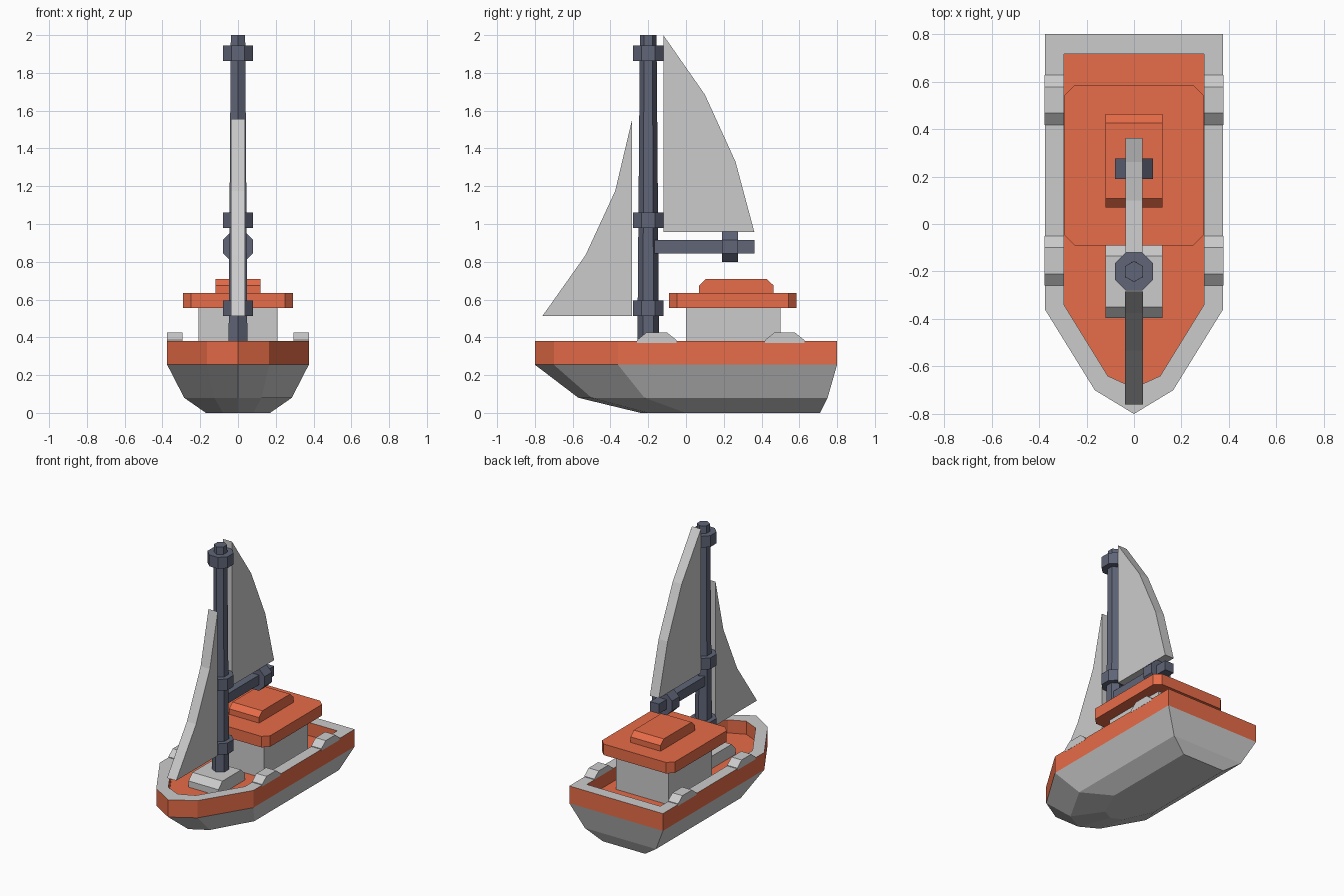
import bpy, bmesh, math

if "Cube" in bpy.data.objects:
    bpy.data.objects.remove(bpy.data.objects["Cube"])


def material(name, color=None):
    m = bpy.data.materials.new(name)
    if color:
        m.diffuse_color = color
    return m


GREY = material("plain_grey")
ORANGE = material("orange", (0.80, 0.15, 0.065, 1))
SLATE = material("slate", (0.115, 0.13, 0.185, 1))


def loft(name, rings, mats=(GREY,), band_mats=None):
    """Join matching rings of points with quads and cap both ends."""
    bm = bmesh.new()
    loops = [[bm.verts.new(p) for p in ring] for ring in rings]
    n = len(loops[0])
    bm.faces.new(loops[0][::-1])
    for i, (a, b) in enumerate(zip(loops, loops[1:])):
        for k in range(n):
            f = bm.faces.new((a[k], a[(k + 1) % n], b[(k + 1) % n], b[k]))
            f.material_index = band_mats[i] if band_mats else 0
    cap = bm.faces.new(loops[-1])
    cap.material_index = band_mats[-1] if band_mats else 0
    bmesh.ops.recalc_face_normals(bm, faces=bm.faces)
    mesh = bpy.data.meshes.new(name)
    bm.to_mesh(mesh)
    bm.free()
    for m in mats:
        mesh.materials.append(m)
    ob = bpy.data.objects.new(name, mesh)
    bpy.context.collection.objects.link(ob)
    return ob


def side_prism(name, profile, x0, x1, mat=GREY):
    """Extrude a (y, z) profile along x."""
    return loft(name, [[(x, y, z) for y, z in profile] for x in (x0, x1)], (mat,))


def top_prism(name, outline, z0, z1, mat=GREY):
    """Extrude an (x, y) outline along z."""
    return loft(name, [[(x, y, z) for x, y in outline] for z in (z0, z1)], (mat,))


def box_outline(w, y0, y1, c=0.0):
    """Rectangle outline, optionally with cut corners."""
    if not c:
        return [(-w, y0), (w, y0), (w, y1), (-w, y1)]
    return [(-w + c, y0), (w - c, y0), (w, y0 + c), (w, y1 - c),
            (w - c, y1), (-w + c, y1), (-w, y1 - c), (-w, y0 + c)]


def hump(y0, y1, z0, z1, c, base):
    """Side profile of a block with a chamfered top."""
    return [(y0, z0), (y1, z0), (y1, z0 + base), (y1 - c, z1), (y0 + c, z1), (y0, z0 + base)]


def hull_ring(z, w, stern, side, bow_w, bow, tip):
    return [(w, stern, z), (w, side, z), (bow_w, bow, z), (0, tip, z),
            (-bow_w, bow, z), (-w, side, z), (-w, stern, z)]


# Hull: keel, bilge, orange band, rim and sunken deck
outer = (0.375, 0.80, -0.36, 0.165, -0.70, -0.80)
inner = (0.295, 0.715, -0.34, 0.11, -0.64, -0.69)
loft("hull", [
    hull_ring(0.0, 0.17, 0.71, 0.0, 0.08, -0.20, -0.24),
    hull_ring(0.08, 0.285, 0.75, -0.22, 0.125, -0.50, -0.57),
    hull_ring(0.255, *outer),
    hull_ring(0.38, *outer),
    hull_ring(0.38, *inner),
    hull_ring(0.285, *inner),
], (GREY, ORANGE), [0, 0, 1, 0, 1, 1])

# Fenders on the rim
for sx, side in ((-1, "left"), (1, "right")):
    for y, place in ((-0.155, "front"), (0.522, "rear")):
        side_prism(f"fender_{place}_{side}",
                   [(y - 0.105, 0.37), (y + 0.105, 0.37), (y + 0.105, 0.385),
                    (y + 0.055, 0.425), (y - 0.055, 0.425), (y - 0.105, 0.385)],
                   sx * 0.295, sx * 0.376)

# Cabin
top_prism("cabin", box_outline(0.21, 0.0, 0.50), 0.28, 0.56)
top_prism("cabin_roof", box_outline(0.292, -0.09, 0.585, 0.042), 0.555, 0.635, ORANGE)
side_prism("roof_hatch", hump(0.07, 0.463, 0.63, 0.71, 0.037, 0.045), -0.12, 0.12, ORANGE)

# Mast and its foot
side_prism("mast_foot", hump(-0.395, -0.09, 0.28, 0.375, 0.045, 0.05), -0.12, 0.12)
MY = -0.20


def mast_ring(r, z):
    return [(r * math.sin(k * math.pi / 3), MY + r * math.cos(k * math.pi / 3), z)
            for k in range(6)]


loft("mast", [mast_ring(0.058, 0.30), mast_ring(0.044, 2.0)], (SLATE,))
for i, z in enumerate((0.555, 1.02, 1.905)):
    top_prism(f"mast_collar_{i + 1}", box_outline(0.08, MY - 0.08, MY + 0.08, 0.045),
              z - 0.041, z + 0.041, SLATE)

# Boom with its collar
side_prism("boom", [(-0.20, 0.845), (0.362, 0.845), (0.362, 0.915), (-0.20, 0.915)],
           -0.036, 0.036, SLATE)
collar = box_outline(0.08, 0.80, 0.96, 0.045)
loft("boom_collar", [[(x, y, z) for x, z in collar] for y in (0.19, 0.275)], (SLATE,))

# Sails
side_prism("main_sail", [(-0.12, 0.957), (0.362, 0.957), (0.262, 1.33), (0.10, 1.685),
                         (-0.12, 2.0)], -0.036, 0.036)
side_prism("jib_sail", [(-0.285, 0.513), (-0.285, 1.555), (-0.375, 1.175),
                        (-0.532, 0.835), (-0.76, 0.513)], -0.037, 0.037)

for m in bpy.data.materials:
    if m.users and not m.is_grease_pencil:
        m.use_nodes = True
        m.node_tree.nodes["Principled BSDF"].inputs["Base Color"].default_value = m.diffuse_color
